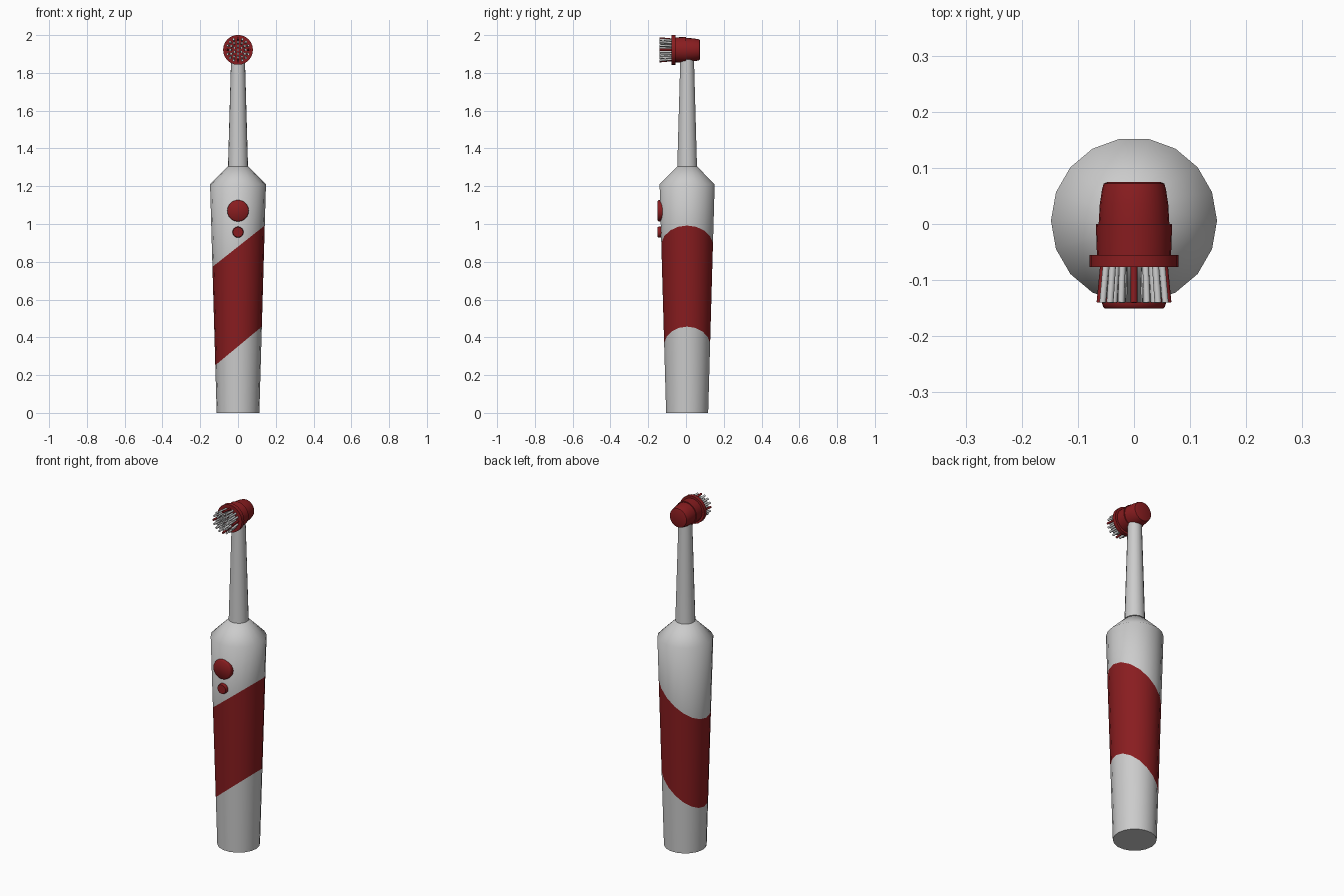
import bpy, bmesh, math
from mathutils import Vector, Matrix

if "Cube" in bpy.data.objects:
    bpy.data.objects.remove(bpy.data.objects["Cube"])

red = bpy.data.materials.new("red_plastic")
red.diffuse_color = (0.25, 0.012, 0.014, 1)
red.use_nodes = True
red.node_tree.nodes["Principled BSDF"].inputs["Base Color"].default_value = red.diffuse_color
grey = bpy.data.materials.new("grey_plastic")
grey.diffuse_color = (0.8, 0.8, 0.8, 1)
grey.use_nodes = True
grey.node_tree.nodes["Principled BSDF"].inputs["Base Color"].default_value = grey.diffuse_color
Y0 = 0.006      # axis of the handle
HEAD_Z = 1.922  # axis of the brush head
ALONG_Y = Matrix.Rotation(math.radians(90), 4, 'X')  # profile height runs towards -y


def lathe(bm, profile, sides, mat):
    """Closed solid of revolution from (radius, height) pairs, placed by mat."""
    rings = []
    for r, h in profile:
        rings.append([bm.verts.new(mat @ Vector((r * math.cos(a), r * math.sin(a), h)))
                      for a in (2 * math.pi * i / sides for i in range(sides))])
    for lo, hi in zip(rings, rings[1:]):
        for i in range(sides):
            j = (i + 1) % sides
            bm.faces.new((lo[i], lo[j], hi[j], hi[i]))
    bm.faces.new(rings[0][::-1])
    bm.faces.new(rings[-1])


def finish(bm, name, mats, angle=40):
    bmesh.ops.recalc_face_normals(bm, faces=bm.faces[:])
    me = bpy.data.meshes.new(name)
    bm.to_mesh(me)
    bm.free()
    for m in mats:
        me.materials.append(m)
    me.polygons.foreach_set("use_smooth", [True] * len(me.polygons))
    me.set_sharp_from_angle(angle=math.radians(angle))
    ob = bpy.data.objects.new(name, me)
    bpy.context.collection.objects.link(ob)
    return ob


def turned(name, profile, sides, mat, mats, angle=40):
    bm = bmesh.new()
    lathe(bm, profile, sides, mat)
    return finish(bm, name, mats, angle)


# Handle with a slanted red grip band cut into its surface
bm = bmesh.new()
lathe(bm, [(0.113, 0), (0.148, 1.21), (0.053, 1.305)], 18, Matrix.Translation((0, Y0, 0)))
cuts = [(0.352, 0.83), (0.88, 0.79)]  # height on the axis, slope
for z, slope in cuts:
    bmesh.ops.bisect_plane(bm, geom=bm.verts[:] + bm.edges[:] + bm.faces[:],
                           plane_co=(0, 0, z), plane_no=(-slope, 0, 1))
for f in bm.faces:
    c = f.calc_center_median()
    if c.z > cuts[0][0] + cuts[0][1] * c.x and c.z < cuts[1][0] + cuts[1][1] * c.x:
        f.material_index = 1
finish(bm, "handle", [grey, red], 50)

# Neck
turned("neck", [(0.053, 1.303), (0.036, 1.90)], 18, Matrix.Translation((0, Y0, 0)), [grey])

# Buttons on the front
for name, z, r in (("power_button", 1.07, 0.057), ("mode_button", 0.957, 0.029)):
    turned(name, [(r, 0.11), (r, 0.141), (r * 0.97, 0.147), (r * 0.9, 0.151)], 24,
           Matrix.Translation((0, 0, z)) @ ALONG_Y, [red], 50)

# Brush head: rounded back housing, rotating cup and collar
head = Matrix.Translation((0, 0, HEAD_Z)) @ ALONG_Y
turned("head_housing", [(0.047, -0.075), (0.054, -0.072), (0.057, -0.062), (0.061, -0.035),
                        (0.063, 0.0), (0.063, 0.01)], 24, head, [red], 50)
turned("head_cup", [(0.068, 0.0), (0.066, 0.057)], 24, head, [red])
turned("head_collar", [(0.079, 0.055), (0.079, 0.077)], 24, head, [red])

# Bristles: concentric rings, slightly splayed, with some red tufts
tufts = {"grey_bristles": bmesh.new(), "red_bristles": bmesh.new()}
for count, radius in ((1, 0), (6, 0.019), (12, 0.037), (16, 0.054)):
    for i in range(count):
        a = 2 * math.pi * (i / count + 0.25)
        out = Vector((math.cos(a), math.sin(a), 0)) * radius
        axis = Vector((out.x * 0.12, out.y * 0.12, 0.068))
        m = (head @ Matrix.Translation(out + Vector((0, 0, 0.072)))
             @ axis.to_track_quat('Z', 'Y').to_matrix().to_4x4())
        key = "red_bristles" if count == 16 and i % 4 == 0 else "grey_bristles"
        lathe(tufts[key], [(0.0062, 0), (0.0062, axis.length)], 8, m)
finish(tufts["grey_bristles"], "grey_bristles", [grey], 50)
finish(tufts["red_bristles"], "red_bristles", [red], 50)
